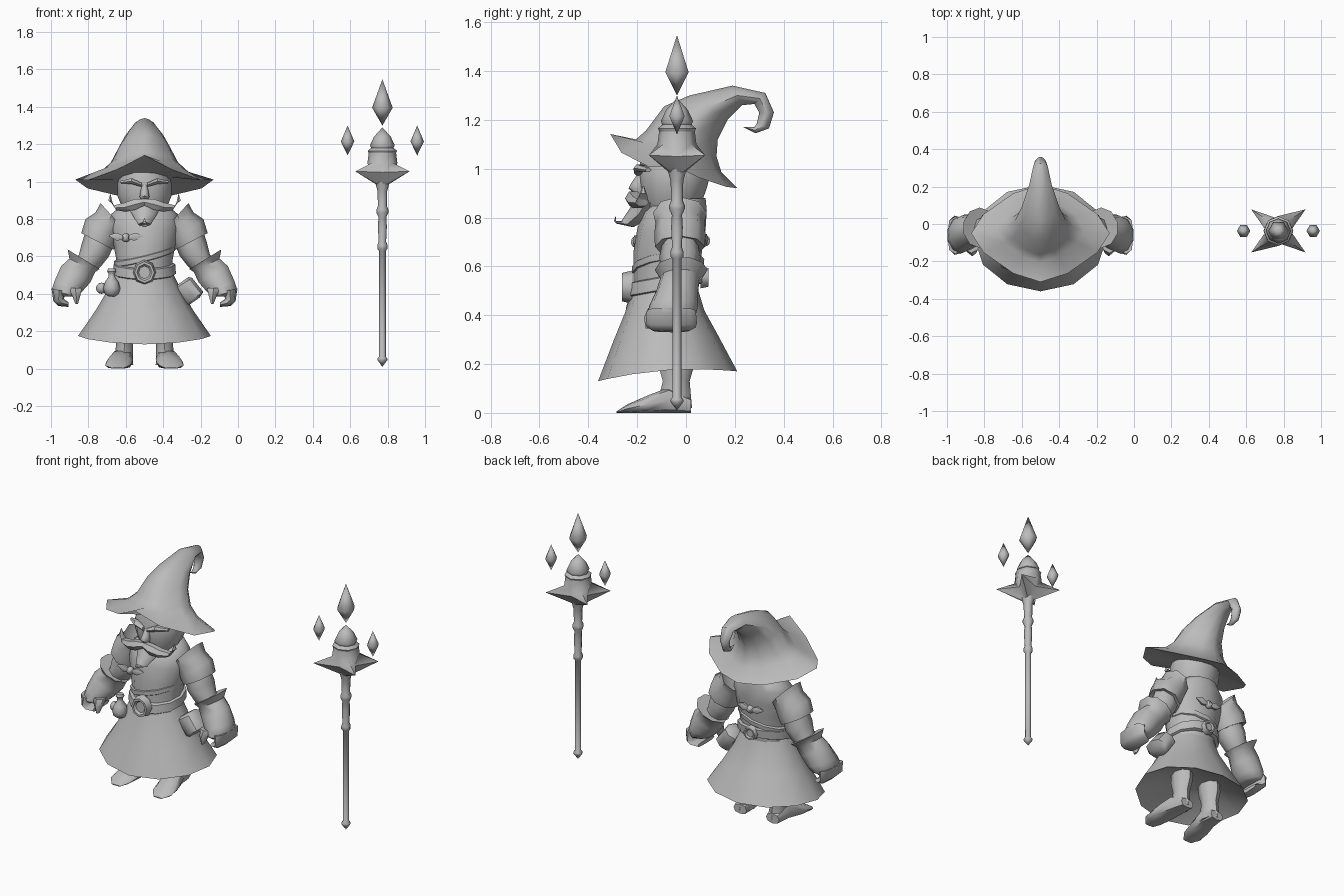
import bpy, bmesh, math
from mathutils import Vector

CX = -0.5  # figure's centre line
mat = bpy.data.materials.new("plain_grey")
mat.diffuse_color = (0.5, 0.5, 0.5, 1)


def loft(name, rings, n=10, axis='x', off=(CX, 0, 0), side=1, e=1.0, warp=None, sharp=50):
    """Skin rings (a0,z0, a1,z1, half_width, shift). With axis 'x' the pair a,z lies in
    the y-z plane and the width runs along x; with axis 'y' it is the other way round."""
    bm = bmesh.new()
    loops = []
    for k, r in enumerate(rings):
        a0, z0, a1, z1, w = r[:5]
        s = r[5] if len(r) > 5 else 0
        loop = []
        for i in range(n):
            t = 2 * math.pi * i / n
            c, d = math.cos(t), math.sin(t)
            c = math.copysign(abs(c) ** e, c)
            d = math.copysign(abs(d) ** e, d)
            a = (a0 + a1) / 2 + d * (a1 - a0) / 2
            z = (z0 + z1) / 2 + d * (z1 - z0) / 2
            b = s + c * w
            v = Vector((b, a, z)) if axis == 'x' else Vector((a, b, z))
            if warp:
                v = warp(v, k, i, t)
            loop.append(bm.verts.new((v.x * side + off[0], v.y + off[1], v.z + off[2])))
        loops.append(loop)
    for l0, l1 in zip(loops, loops[1:]):
        for i in range(n):
            j = (i + 1) % n
            bm.faces.new((l0[i], l0[j], l1[j], l1[i]))
    bm.faces.new(loops[0][::-1])
    bm.faces.new(loops[-1])
    bmesh.ops.remove_doubles(bm, verts=bm.verts, dist=0.0003)
    bmesh.ops.recalc_face_normals(bm, faces=bm.faces)
    me = bpy.data.meshes.new(name)
    bm.to_mesh(me)
    bm.free()
    me.materials.append(mat)
    me.shade_smooth()
    me.set_sharp_from_angle(angle=math.radians(sharp))
    ob = bpy.data.objects.new(name, me)
    bpy.context.collection.objects.link(ob)
    return ob


def pair(name, rings, **kw):
    for s, tag in ((1, "right"), (-1, "left")):
        loft(name + "_" + tag, rings, side=s, **kw)


def lathe(name, prof, loc, n=8, warp=None, sharp=50):
    return loft(name, [(-r, z, r, z, r) for r, z in prof], n, off=loc, warp=warp, sharp=sharp)


def ball(name, loc, r, n=8):
    prof = [(r * math.sin(math.pi * i / 6), -r * math.cos(math.pi * i / 6)) for i in range(7)]
    return lathe(name, prof, loc, n)


# ---- Hat: underside, tilted folded brim, bent crown and curled tip
def brim(v, k, i, t):
    if k == 1:
        v.z -= (0.06 if math.sin(t) < 0 else 0.01) * abs(math.sin(2 * t)) + 0.02 * math.cos(t) ** 2
    return v


loft("hat", [
    (-.18, 1.05, .10, .965, .155), (-.31, 1.142, .21, .92, .37),
    (-.205, 1.12, .145, .985, .235), (-.165, 1.155, .125, 1.05, .18),
    (-.09, 1.255, .13, 1.12, .135), (.015, 1.30, .17, 1.20, .10),
    (.19, 1.34, .23, 1.26, .06), (.325, 1.31, .28, 1.265, .04),
    (.36, 1.23, .30, 1.23, .032), (.34, 1.165, .29, 1.185, .025),
    (.285, 1.145, .28, 1.17, .015), (.235, 1.17, .235, 1.17, 0)],
    n=12, e=1.35, warp=brim)

# ---- Head, nose, brows, moustache, beard
loft("head", [(-.14, .79, .03, .80, .08), (-.175, .85, .06, .85, .115),
              (-.19, .93, .085, .92, .145), (-.195, 1.0, .10, .98, .145),
              (-.17, 1.08, .08, 1.06, .12)], n=12)
loft("nose", [(-.19, .99, -.15, .99, .015), (-.225, .94, -.16, .95, .022),
              (-.235, .92, -.16, .92, .026), (-.21, .895, -.16, .895, .015)], n=8)
pair("eyebrow", [(.015, .995, .015, .97, .018, -.195), (.07, 1.02, .07, .985, .025, -.19),
                 (.13, 1.005, .125, .985, .012, -.155)], n=6, axis='y')
pair("moustache", [(0, .91, 0, .87, .025, -.21), (.05, .912, .05, .845, .035, -.215),
                   (.11, .89, .10, .835, .035, -.20), (.165, .875, .15, .845, .028, -.18),
                   (.195, .90, .17, .89, .015, -.175), (.185, .93, .18, .93, .003, -.175)],
     n=6, axis='y')
loft("beard", [(-.205, .88, -.12, .85, .09), (-.235, .83, -.15, .80, .06),
               (-.265, .785, -.215, .76, .035), (-.295, .785, -.285, .775, .01),
               (-.288, .808, -.288, .808, 0)], n=8)

# ---- Torso, belt and a slanted strap
loft("torso", [(-.215, .46, .05, .50, .155), (-.215, .58, .06, .58, .15),
               (-.215, .66, .065, .66, .165), (-.20, .75, .08, .75, .185),
               (-.18, .82, .085, .83, .18), (-.13, .87, .08, .88, .12)], n=12)
loft("belt", [(-.235, .475, .065, .53, .16), (-.24, .48, .075, .535, .168),
              (-.235, .53, .08, .585, .165), (-.225, .535, .07, .59, .155)], n=12)


def slant(v, k, i, t):
    v.z += 0.25 * v.x
    return v


loft("strap", [(-.213, .57, .06, .60, .15), (-.221, .575, .072, .605, .162),
               (-.221, .60, .075, .63, .164), (-.213, .605, .065, .635, .155)], n=12, warp=slant)


def buckle(name, y0, y1, z, w, h):
    # plate with a raised rim and a shallow middle
    spec = [(y0, 1), (y1, .85), (y1, .65), (y0 + (y1 - y0) * .7, .5)]
    loft(name, [(-w * f, 0, w * f, 0, h * f) for _, f in spec], n=8, off=(CX, 0, z),
         warp=lambda v, k, i, t: Vector((v.y, spec[k][0], v.x)))


buckle("front_buckle", -.22, -.262, .515, .062, .068)
buckle("back_buckle", .06, .092, .555, .045, .045)


# ---- Leafy knots on chest and back
def knot(name, x, y, z):
    ball(name + "_bead", (CX + x, y, z), .024, 6)
    for s, tag in ((1, "a"), (-1, "b")):
        loft(name + "_leaf_" + tag,
             [(.01, .012, .01, -.012, .01), (.05, .03, .05, -.018, .014), (.09, .015, .09, .008, .002)],
             n=6, axis='y', off=(CX + x, y, z), side=s)


knot("chest_knot", -.10, -.205, .70)
knot("back_knot", 0, .078, .705)


# ---- Skirt with a shallow hollow underneath
def hem(v, k, i, t):
    if k == 1:
        v.z += 0.025 * math.cos(t) ** 2
    return v


loft("skirt", [(-.20, .25, .06, .25, .19), (-.36, .13, .21, .17, .355),
               (-.295, .30, .13, .32, .262), (-.25, .41, .075, .42, .20),
               (-.225, .49, .045, .52, .155)], n=12, warp=hem)

# ---- Legs and splayed shoes
pair("leg", [(-.11, .30, .03, .30, .058, .10), (-.115, .20, .035, .20, .055, .105),
             (-.095, .13, .015, .13, .045, .107), (-.11, .07, .02, .07, .048, .11),
             (-.12, .02, .025, .02, .05, .11)], n=8)
pair("shoe", [(.02, .06, .02, 0, .045, .112), (-.07, .105, -.07, 0, .058, .118),
              (-.16, .07, -.16, 0, .07, .135), (-.24, .035, -.24, 0, .065, .145),
              (-.285, .006, -.285, 0, .03, .145)], n=8, e=.8)

# ---- Shoulder guards, sleeves, gauntlets, hands
pair("shoulder_guard", [(.22, .83, .13, .76, .07, -.02), (.235, .885, .118, .755, .11, -.025),
                        (.262, .835, .13, .72, .10, -.025), (.315, .80, .15, .66, .105, -.025),
                        (.338, .725, .165, .635, .102, -.025), (.30, .72, .20, .66, .06, -.025)],
     n=8, axis='y')
pair("sleeve", [(.31, .75, .16, .67, .07, -.025), (.335, .67, .19, .60, .085, -.025),
                (.35, .61, .23, .55, .07, -.025), (.39, .56, .28, .50, .06, -.025)], n=8, axis='y')
pair("gauntlet", [(.37, .61, .27, .55, .07, -.02), (.415, .64, .235, .53, .108, -.02),
                  (.405, .59, .26, .515, .08, -.025), (.45, .55, .285, .46, .085, -.035),
                  (.485, .47, .33, .41, .10, -.05), (.50, .42, .36, .385, .10, -.06),
                  (.485, .39, .39, .385, .085, -.06)], n=10, axis='y')
pair("fingers", [(.497, .43, .415, .41, .10, -.06), (.487, .36, .432, .375, .105, -.06),
                 (.46, .335, .42, .365, .10, -.06), (.405, .33, .405, .355, .085, -.06)],
     n=8, axis='y', e=.7)
pair("thumb", [(.41, .43, .33, .43, .035, -.12), (.39, .39, .34, .39, .032, -.14),
               (.37, .345, .355, .345, .015, -.15)], n=6, axis='y')

# ---- Belt pouch and flask
loft("pouch", [(.235, .49, .165, .44, .045, -.07), (.255, .485, .16, .425, .068, -.07),
               (.315, .41, .215, .345, .075, -.07), (.295, .38, .23, .335, .055, -.07)],
     n=8, axis='y', e=.85)
lathe("flask", [(.015, .385), (.038, .40), (.046, .43), (.036, .465), (.018, .49),
                (.018, .51), (.025, .52), (.02, .535)], (CX - .175, -.20, 0))
ball("charm", (CX - .23, -.17, .43), .03)

# ---- Staff: shaft with pommel and collars
SX, SY = .772, -.037
lathe("staff_shaft", [(0, .01), (.026, .045), (.026, .055), (.018, .065), (.018, .63),
                      (.027, .64), (.027, .66), (.02, .68), (.024, .76), (.021, .81),
                      (.032, .835), (.032, .85), (.024, .87), (.026, .95), (.04, 1.0)], (SX, SY, 0))


# four-pointed head of the staff
def star(v, k, i, t):
    if k == 1 and i % 2:
        return Vector((math.copysign(.145, v.x), math.copysign(.115, v.y), 1.055))
    return v


lathe("staff_star", [(.033, .985), (.065, 1.05), (.08, 1.10), (.073, 1.155)], (SX, SY, 0), 8, star)
lathe("staff_finial", [(.07, 1.145), (.078, 1.165), (.06, 1.18), (.066, 1.195), (.045, 1.24), (0, 1.29)],
      (SX, SY, 0))

# ---- Floating crystals
lathe("large_crystal", [(0, 1.30), (.055, 1.395), (0, 1.547)], (SX, SY, 0), 6, sharp=80)
for s, tag in ((-1, "left"), (1, "right")):
    lathe("small_crystal_" + tag, [(0, 1.14), (.036, 1.215), (0, 1.30)],
          (SX + s * .186, SY, 0), 6, sharp=80)
